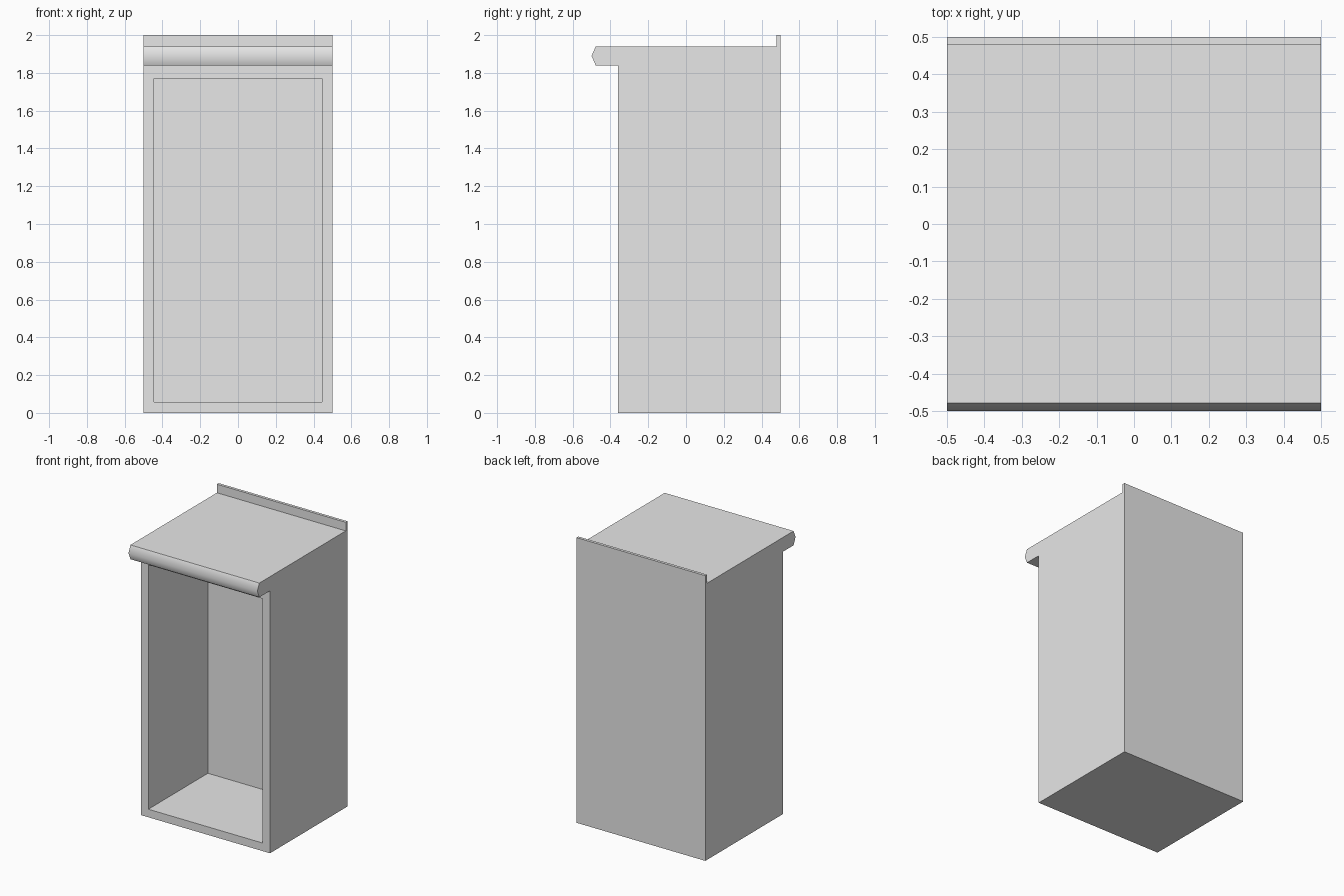
import bpy
import bmesh
import math

cube = bpy.data.objects.get("Cube")
if cube:
    bpy.data.objects.remove(cube, do_unlink=True)

grey = bpy.data.materials.new("light grey")
grey.use_nodes = True
colour = (0.8, 0.8, 0.8, 1)
grey.diffuse_color = colour
grey.node_tree.nodes["Principled BSDF"].inputs["Base Color"].default_value = colour

HALF_WIDTH = 0.5
FRONT, BACK = -0.36, 0.5
COUNTER_LOW, COUNTER_TOP = 1.84, 1.94
WALL = 0.08
OPENING_TOP = 1.77
CAVITY_BACK = 0.30

# Side profile (y, z): body, overhanging counter nose and rear upstand
profile = [
    (FRONT, 0), (BACK, 0), (BACK, 2), (0.48, 2), (0.48, COUNTER_TOP),
    (-0.478, COUNTER_TOP), (-0.5, 1.89), (-0.478, COUNTER_LOW),
    (FRONT, COUNTER_LOW),
]
bm = bmesh.new()
side = bm.faces.new([bm.verts.new((-HALF_WIDTH, y, z)) for y, z in profile])
swept = bmesh.ops.extrude_face_region(bm, geom=[side], use_keep_orig=True)
bmesh.ops.translate(bm, vec=(2 * HALF_WIDTH, 0, 0),
                    verts=[v for v in swept["geom"] if isinstance(v, bmesh.types.BMVert)])
bmesh.ops.recalc_face_normals(bm, faces=bm.faces)

# Open compartment: inset the front panel, then push it inwards
panel = next(f for f in bm.faces
             if all(abs(v.co.y - FRONT) < 1e-4 for v in f.verts))
bmesh.ops.inset_individual(bm, faces=[panel], thickness=WALL)
for v in panel.verts:
    if v.co.z > 1:
        v.co.z = OPENING_TOP
pushed = bmesh.ops.extrude_discrete_faces(bm, faces=[panel])["faces"][0]
bmesh.ops.translate(bm, vec=(0, CAVITY_BACK - FRONT, 0), verts=pushed.verts)
bmesh.ops.recalc_face_normals(bm, faces=bm.faces)

mesh = bpy.data.meshes.new("cabinet")
bm.to_mesh(mesh)
bm.free()
mesh.materials.append(grey)
cabinet = bpy.data.objects.new("cabinet", mesh)
bpy.context.collection.objects.link(cabinet)

# Smooth only the rounded counter nose
bpy.context.view_layer.objects.active = cabinet
cabinet.select_set(True)
bpy.ops.object.shade_smooth_by_angle(angle=math.radians(50))
